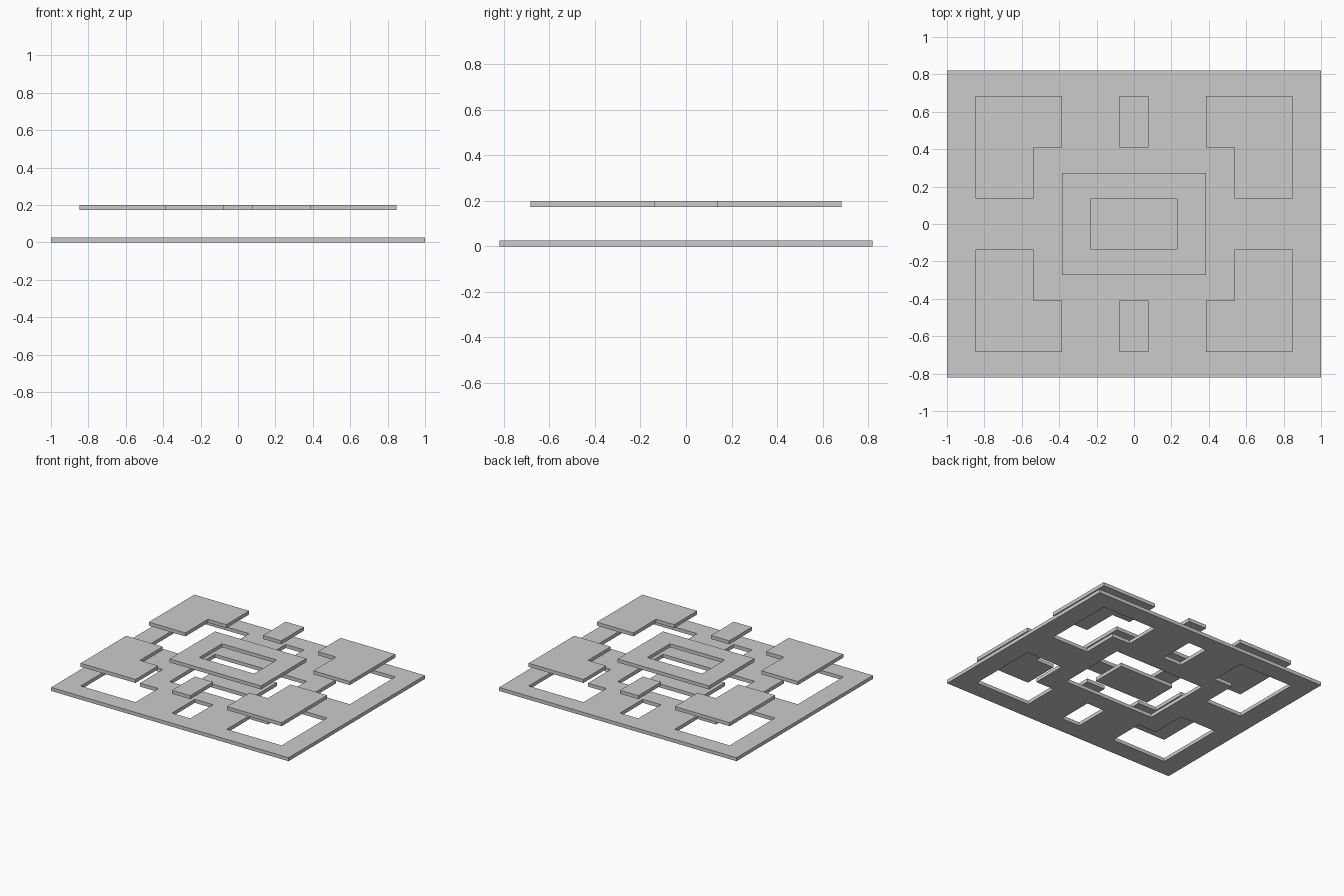
import bpy, bmesh

if "Cube" in bpy.data.objects:
    bpy.data.objects.remove(bpy.data.objects["Cube"])

U, V = 1 / 13, 0.82 / 6      # layout grid steps in x and y
T = 0.027                    # sheet thickness
LIFT = 0.173                 # underside of the raised pieces


def rect(x0, y0, x1, y1):
    return [(x0 * U, y0 * V), (x1 * U, y0 * V), (x1 * U, y1 * V), (x0 * U, y1 * V)]


def sheet(name, loops, z):
    """Flat sheet from closed outlines; inner outlines become holes."""
    cu = bpy.data.curves.new(name, 'CURVE')
    cu.dimensions = '2D'
    cu.fill_mode = 'BOTH'
    cu.extrude = T / 2
    for pts in loops:
        sp = cu.splines.new('POLY')
        sp.points.add(len(pts) - 1)
        for p, (x, y) in zip(sp.points, pts):
            p.co = (x, y, 0, 1)
        sp.use_cyclic_u = True
    tmp = bpy.data.objects.new(name + "_outline", cu)
    bpy.context.collection.objects.link(tmp)
    bpy.context.view_layer.update()
    dg = bpy.context.evaluated_depsgraph_get()
    me = bpy.data.meshes.new_from_object(tmp.evaluated_get(dg))
    bpy.data.objects.remove(tmp)
    # Weld caps to walls and face outward
    bm = bmesh.new()
    bm.from_mesh(me)
    bmesh.ops.remove_doubles(bm, verts=bm.verts, dist=1e-5)
    bmesh.ops.recalc_face_normals(bm, faces=bm.faces)
    for f in bm.faces:
        f.smooth = False
    bm.to_mesh(me)
    bm.free()
    ob = bpy.data.objects.new(name, me)
    ob.location.z = z + T / 2
    bpy.context.collection.objects.link(ob)
    return ob


# Outlines shared by the cut-outs and the raised pieces
corner = [(5 * U, 3 * V), (7 * U, 3 * V), (7 * U, V), (11 * U, V),
          (11 * U, 5 * V), (5 * U, 5 * V)]
corners = [[(sx * x, sy * y) for x, y in corner] for sx in (-1, 1) for sy in (-1, 1)]
tabs = [rect(-1, 3, 1, 5), rect(-1, -5, 1, -3)]
ring_outer = rect(-5, -2, 5, 2)
ring_inner = rect(-3, -1, 3, 1)

# Base plate with cut-outs, and the island left inside the ring cut-out
sheet("base_plate", [rect(-13, -6, 13, 6), ring_outer] + corners + tabs, 0)
sheet("base_island", [ring_inner], 0)

# Raised pieces floating above their cut-outs
sheet("raised_ring", [ring_outer, ring_inner], LIFT)
for i, c in enumerate(corners):
    sheet(f"raised_corner_{i + 1}", [c], LIFT)
for i, t in enumerate(tabs):
    sheet(f"raised_tab_{i + 1}", [t], LIFT)
